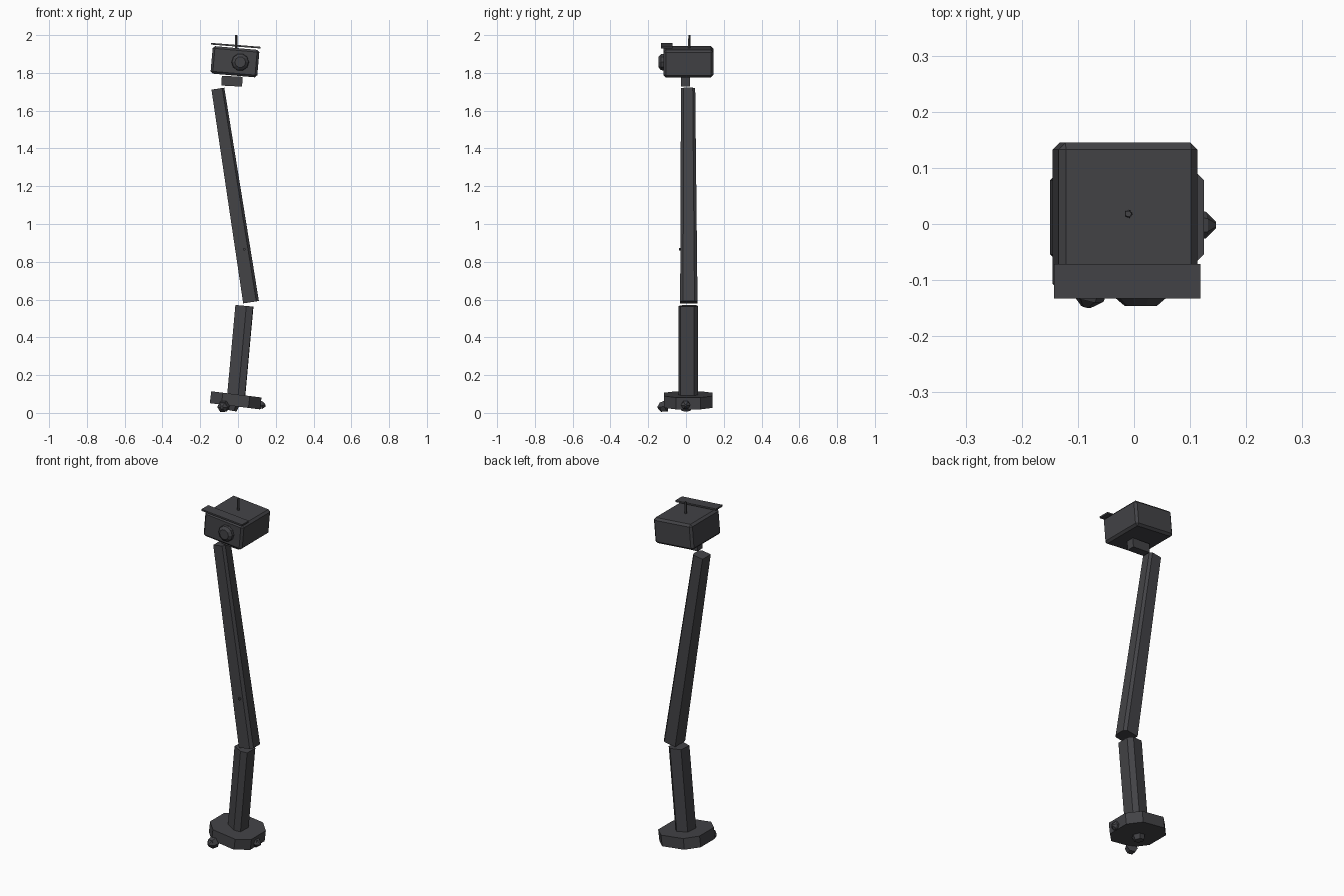
import bpy, math
from mathutils import Vector, Matrix

cube = bpy.data.objects.get("Cube")
if cube:
    bpy.data.objects.remove(cube, do_unlink=True)

grey = bpy.data.materials.new("dark grey")
grey.use_nodes = True
colour = (0.056, 0.056, 0.062, 1)
grey.diffuse_color = colour
grey.node_tree.nodes["Principled BSDF"].inputs["Base Color"].default_value = colour


def make(name, verts, faces):
    mesh = bpy.data.meshes.new(name)
    mesh.from_pydata(verts, [], faces)
    mesh.materials.append(grey)
    obj = bpy.data.objects.new(name, mesh)
    bpy.context.collection.objects.link(obj)
    return obj


def loft(name, start, end, profile, scale_start=1, scale_end=1, up=(0, 1, 0)):
    """Prism along start-end; profile axes are 'side' and 'up'."""
    a, b = Vector(start), Vector(end)
    axis = (b - a).normalized()
    side = Vector(up).cross(axis).normalized()
    top = axis.cross(side)
    n = len(profile)
    verts = [p + (side * u + top * v) * s
             for p, s in ((a, scale_start), (b, scale_end)) for u, v in profile]
    faces = [(i, (i + 1) % n, n + (i + 1) % n, n + i) for i in range(n)]
    faces += [tuple(reversed(range(n))), tuple(range(n, 2 * n))]
    return make(name, verts, faces)


def ngon(n, radius, turn=0.0):
    return [(radius * math.cos(turn + math.tau * i / n),
             radius * math.sin(turn + math.tau * i / n)) for i in range(n)]


def box(name, centre, size, tilt, bevel=0.0):
    """Box tilted about the y axis through its centre."""
    x, y, z = (s / 2 for s in size)
    rect = [(-x, -y), (x, -y), (x, y), (-x, y)]
    obj = loft(name, (0, 0, -z), (0, 0, z), rect)
    obj.data.transform(Matrix.Translation(centre) @ Matrix.Rotation(tilt, 4, 'Y'))
    if bevel:
        mod = obj.modifiers.new("edge bevel", 'BEVEL')
        mod.width = bevel
        mod.segments = 1
    return obj


# Tilted base with cut corners
hx, hy, cut = 0.134, 0.128, 0.062
plate = [(-hx + cut, -hy), (hx - cut, -hy), (hx, -hy + cut), (hx, hy - cut),
         (hx - cut, hy), (-hx + cut, hy), (-hx, hy - cut), (-hx, -hy + cut)]
loft("base", (-0.015, 0.012, 0.035), (-0.010, 0.012, 0.098), plate)
base = bpy.data.objects["base"]
pivot = Matrix.Translation((-0.012, 0.012, 0.066))
base.data.transform(pivot @ Matrix.Rotation(math.radians(2.5), 4, 'Y') @ pivot.inverted())

# Knobs on the base: front, left side and underneath
loft("front_knob", (-0.075, -0.105, 0.036), (-0.082, -0.132, 0.030), ngon(6, 0.033),
     1, 0.85, up=(0, 0, 0.6))
loft("front_knob_tip", (-0.082, -0.132, 0.030), (-0.086, -0.148, 0.028), ngon(6, 0.028),
     1, 0.3, up=(0, 0, 1))
loft("side_knob", (0.10, -0.002, 0.045), (0.128, -0.002, 0.040), ngon(6, 0.028),
     1, 0.85, up=(0, 0, 1))
loft("side_knob_tip", (0.128, -0.002, 0.040), (0.146, -0.002, 0.038), ngon(6, 0.024),
     1, 0.25, up=(0, 0, 1))
loft("bottom_knob", (-0.03, 0.0, 0.04), (-0.035, 0.0, 0.012), ngon(6, 0.036), 1, 0.75)

# Two-part leaning pole
section = [(0.010, -0.052), (0.046, -0.042), (0.048, 0.030), (0.024, 0.052),
           (-0.040, 0.042), (-0.048, -0.024)]
loft("lower_pole", (-0.010, 0.012, 0.085), (0.034, 0.012, 0.567), section)
beam = [(-0.040, -0.046), (0.030, -0.046), (0.044, -0.030), (0.044, 0.030),
        (0.030, 0.046), (-0.040, 0.046)]
loft("upper_pole", (0.067, 0.015, 0.586), (-0.108, 0.011, 1.716), beam, 1, 0.82)
loft("pole_pin", (0.033, -0.02, 0.866), (0.033, -0.038, 0.866), ngon(6, 0.008), up=(0, 0, 1))

# Head with neck, visor, lens and antenna
tilt = math.radians(5)
box("neck", (-0.032, -0.003, 1.756), (0.110, 0.047, 0.052), math.radians(3))
box("head", (-0.016, 0.013, 1.859), (0.248, 0.264, 0.146), tilt, 0.012)
box("visor", (-0.012, -0.102, 1.944), (0.262, 0.062, 0.009), math.radians(4.5))
loft("lens", (0.012, -0.112, 1.857), (0.012, -0.133, 1.857), ngon(10, 0.047), 1, 0.95,
     up=(0, 0, 1))
loft("lens_face", (0.012, -0.133, 1.857), (0.012, -0.146, 1.857), ngon(10, 0.044), 1, 0.65,
     up=(0, 0, 1))
loft("antenna", (-0.010, 0.018, 1.91), (-0.010, 0.018, 2.0), ngon(5, 0.008), 1, 0.75)
